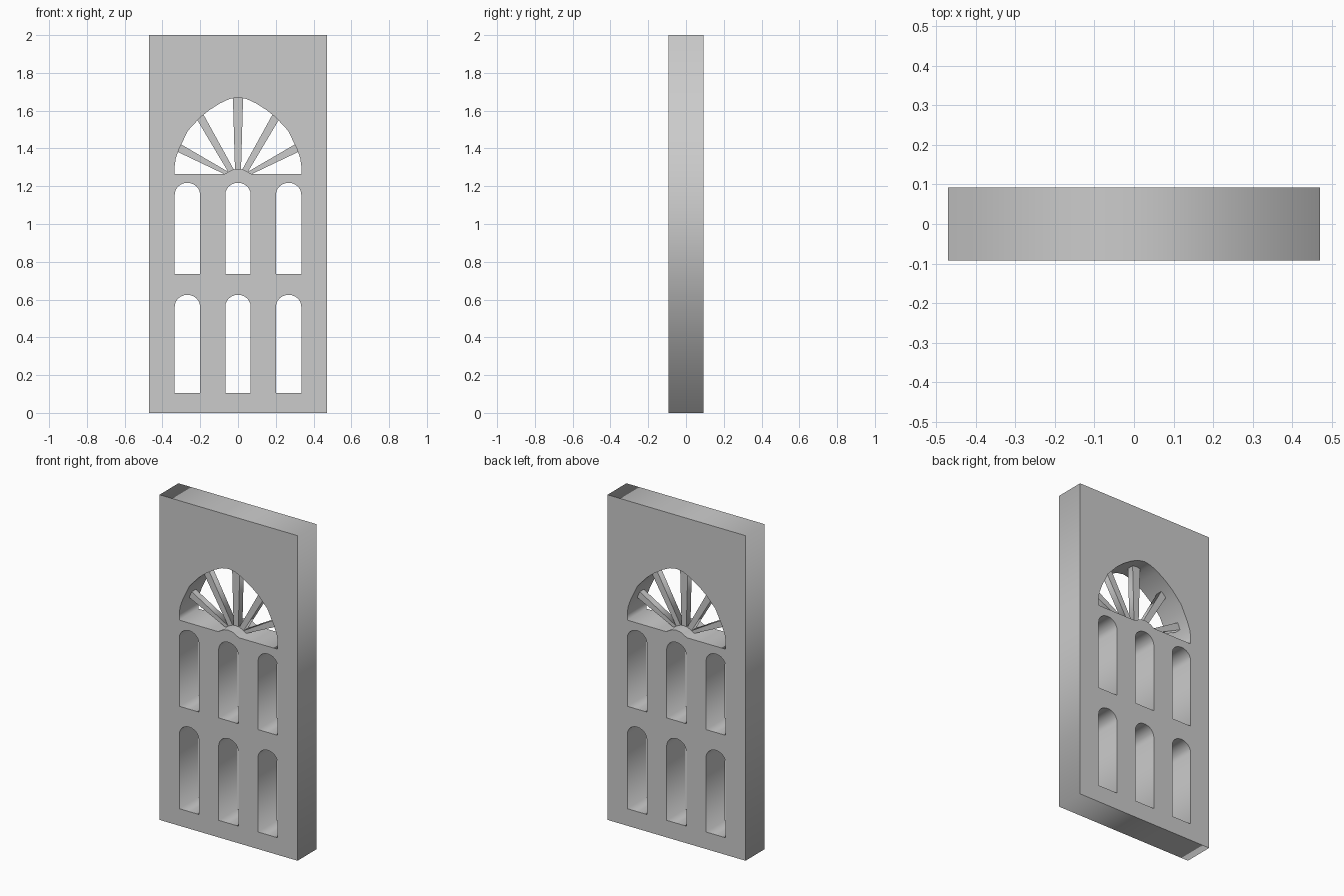
import bpy, bmesh
from math import sin, cos, pi, radians
from mathutils import Matrix

if "Cube" in bpy.data.objects:
    bpy.data.objects.remove(bpy.data.objects["Cube"])


def slab(name, loops, depth):
    """Extrude closed (x, z) loops along y; inner loops become holes."""
    cu = bpy.data.curves.new(name + "_outline", 'CURVE')
    cu.dimensions, cu.fill_mode, cu.extrude = '2D', 'BOTH', depth / 2
    for pts in loops:
        sp = cu.splines.new('POLY')
        sp.points.add(len(pts) - 1)
        for p, (x, z) in zip(sp.points, pts):
            p.co = (x, z, 0, 1)
        sp.use_cyclic_u = True
    tmp = bpy.data.objects.new(name + "_tmp", cu)
    bpy.context.collection.objects.link(tmp)
    dg = bpy.context.evaluated_depsgraph_get()
    me = bpy.data.meshes.new_from_object(tmp.evaluated_get(dg))
    bpy.data.objects.remove(tmp)
    bpy.data.curves.remove(cu)
    # stand upright and weld caps to sides
    me.transform(Matrix.Rotation(radians(90), 4, 'X'))
    bm = bmesh.new()
    bm.from_mesh(me)
    bmesh.ops.remove_doubles(bm, verts=bm.verts, dist=1e-5)
    bmesh.ops.recalc_face_normals(bm, faces=bm.faces)
    bm.to_mesh(me)
    bm.free()
    me.name = name
    ob = bpy.data.objects.new(name, me)
    bpy.context.collection.objects.link(ob)
    return ob


def arched(cx, w, z0, z1, rise=0.062, n=12):
    """Round-topped window outline."""
    arc = [(cx + w * cos(pi * i / n), z1 - rise + rise * sin(pi * i / n))
           for i in range(n + 1)]
    return [(cx - w, z0), (cx + w, z0)] + arc


def mirrored(half):
    """Complete a half outline that starts and ends on x = 0."""
    return half + [(-x, z) for x, z in half[-2:0:-1]]


# door panel with six arched openings and a fanlight
outer = [(-0.47, 0), (0.47, 0), (0.47, 2), (-0.47, 2)]
fan = mirrored([(0, 1.292), (0.025, 1.289), (0.045, 1.28), (0.07, 1.265),
                (0.335, 1.265), (0.335, 1.31), (0.329, 1.35), (0.31, 1.402),
                (0.265, 1.494), (0.20, 1.564), (0.15, 1.604), (0.095, 1.639),
                (0.045, 1.662), (0, 1.67)])
windows = [arched(cx, 0.067, z0, z1)
           for cx in (-0.268, 0, 0.268)
           for z0, z1 in ((0.105, 0.625), (0.735, 1.218))]
slab("door_panel", [outer, fan] + windows, 0.185)

# tapered fanlight bars, centred in the thickness
BAR = 0.04
slab("fan_bar_centre", [[(-0.016, 1.285), (0.016, 1.285),
                         (0.027, 1.672), (-0.027, 1.672)]], BAR)
bars = {"upper": [(0.02, 1.284), (0.05, 1.272), (0.22, 1.558), (0.183, 1.58)],
        "lower": [(0.048, 1.274), (0.07, 1.263), (0.322, 1.383), (0.304, 1.423)]}
for label, pts in bars.items():
    for side, s in (("right", 1), ("left", -1)):
        slab(f"fan_bar_{label}_{side}", [[(s * x, z) for x, z in pts]], BAR)
